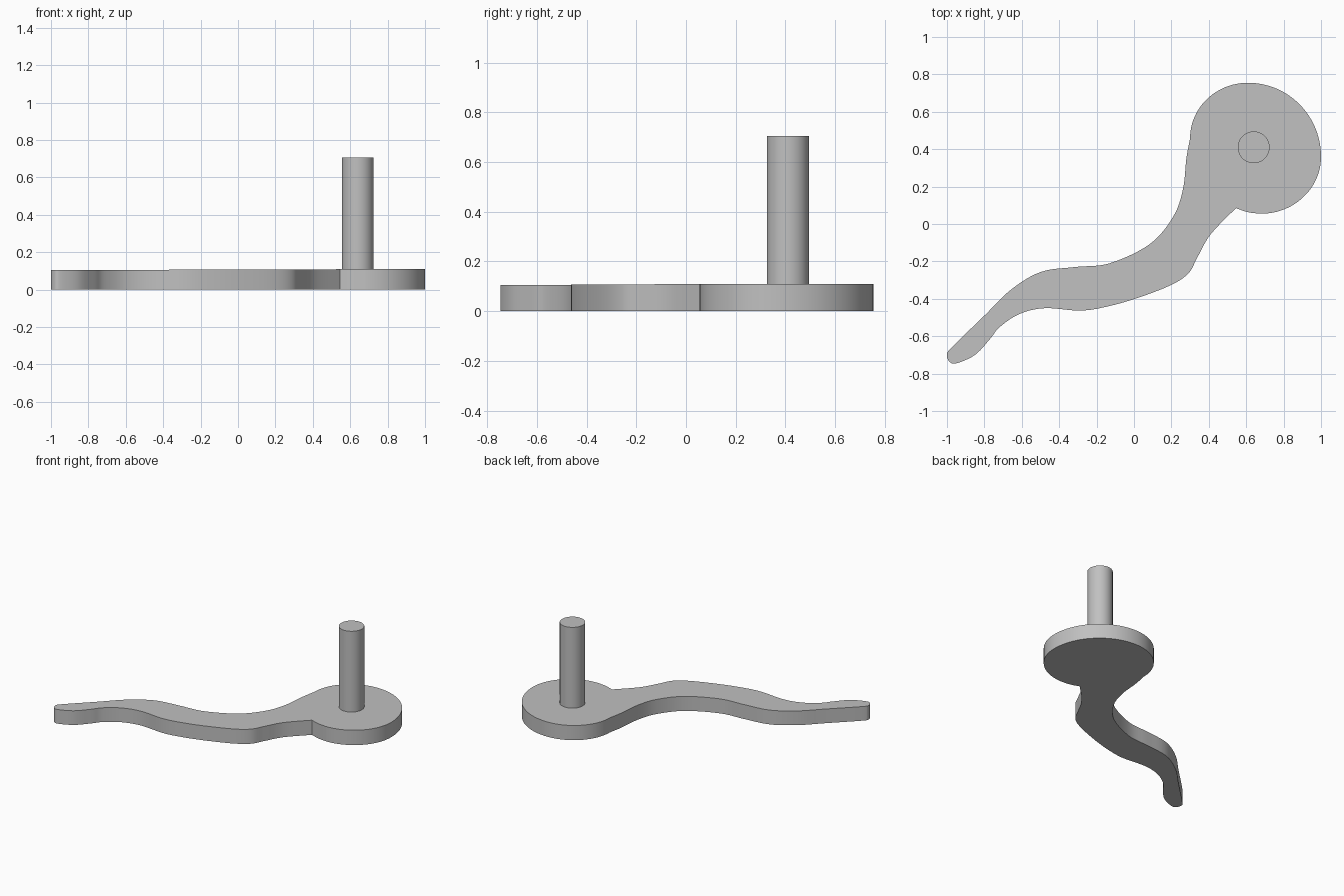
import bpy
import bmesh
from mathutils import Vector
from mathutils.geometry import interpolate_bezier

cube = bpy.data.objects.get("Cube")
if cube:
    bpy.data.objects.remove(cube, do_unlink=True)

grey = bpy.data.materials.new("plain grey")
grey.use_nodes = True
grey.diffuse_color = (0.53, 0.53, 0.53, 1)
grey.node_tree.nodes["Principled BSDF"].inputs["Base Color"].default_value = grey.diffuse_color


def smooth_path(points, steps=6):
    """Smooth open path through the points, with free ends."""
    pts = [Vector(p) for p in points]
    ext = [pts[0]] + pts + [pts[-1]]
    path = []
    for a, b, c, d in zip(ext, ext[1:], ext[2:], ext[3:]):
        path += interpolate_bezier(b, b + (c - a) / 6, c - (d - b) / 6, c, steps + 1)[:-1]
    return path


def quarter(start, corner, end, steps=24):
    """Quarter ellipse bending towards a corner point."""
    a, k, b = Vector(start), Vector(corner), Vector(end)
    return interpolate_bezier(a, a.lerp(k, 0.552), b.lerp(k, 0.552), b, steps + 1)[:-1]


def finish(obj):
    obj.data.materials.append(grey)
    bpy.ops.object.select_all(action='DESELECT')
    obj.select_set(True)
    bpy.context.view_layer.objects.active = obj
    bpy.ops.object.shade_smooth_by_angle(angle=0.5)


# Rounded head of the plate, counterclockwise from its lowest point
bottom, right, top, neck = (0.68, 0.055), (1.0, 0.36), (0.61, 0.755), (0.30, 0.46)
outline = quarter(bottom, (right[0], bottom[1]), right)
outline += quarter(right, (right[0], top[1]), top)
outline += quarter(top, (neck[0], top[1]), neck)

# Curved arm: down the back edge, round the tip, back along the front edge
outline += smooth_path([
    neck, (0.28, 0.35), (0.262, 0.187), (0.21, 0.04), (0.085, -0.107),
    (-0.13, -0.21), (-0.315, -0.23), (-0.5, -0.257), (-0.66, -0.353),
    (-0.797, -0.487), (-0.975, -0.66), (-1.0, -0.70), (-0.987, -0.735),
    (-0.95, -0.745), (-0.85, -0.70), (-0.77, -0.615), (-0.717, -0.55),
    (-0.61, -0.48), (-0.476, -0.45), (-0.29, -0.463), (-0.155, -0.444),
    (0.005, -0.40), (0.19, -0.33), (0.29, -0.265), (0.34, -0.176),
    (0.41, -0.055), (0.545, 0.085)])

# Crease where the arm meets the head
outline += smooth_path([(0.545, 0.085), (0.61, 0.063), bottom])

# Lever plate, very slightly thicker at the head
bm = bmesh.new()
lower = [bm.verts.new((p[0], p[1], 0)) for p in outline]
upper = [bm.verts.new((p[0], p[1], 0.107 + 0.003 * p[0])) for p in outline]
bm.faces.new(reversed(lower))
bm.faces.new(upper)
for i in range(len(outline)):
    j = (i + 1) % len(outline)
    bm.faces.new((lower[i], lower[j], upper[j], upper[i]))
mesh = bpy.data.meshes.new("lever_plate")
bm.to_mesh(mesh)
bm.free()
plate = bpy.data.objects.new("lever_plate", mesh)
bpy.context.collection.objects.link(plate)
finish(plate)

# Upright pin on the head
base, tip = 0.105, 0.705
bpy.ops.mesh.primitive_cylinder_add(vertices=64, radius=0.085, depth=tip - base,
                                    location=(0.64, 0.41, (base + tip) / 2))
pin = bpy.context.object
pin.name = "upright_pin"
finish(pin)
